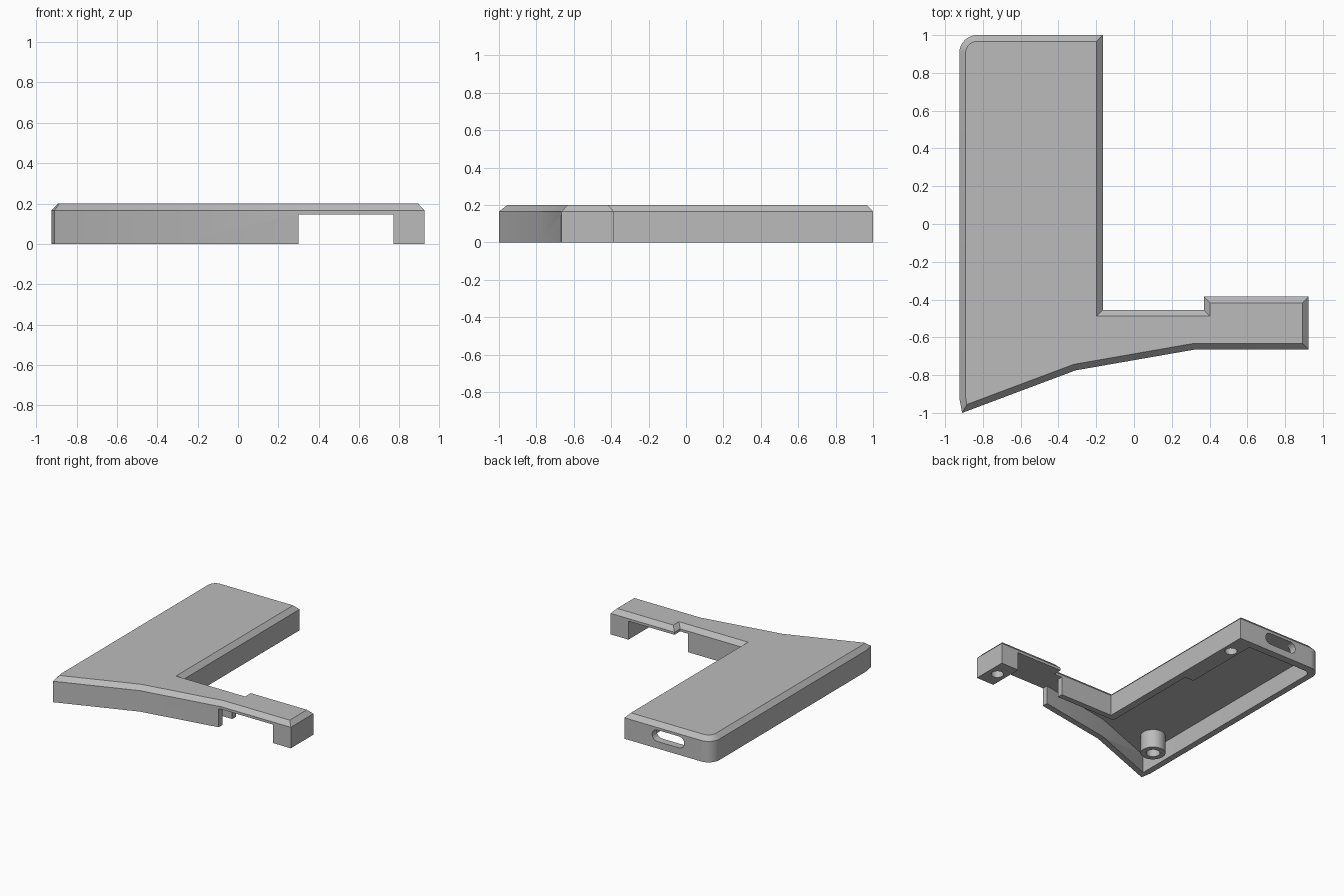
import bpy, bmesh, math
from mathutils import Vector

if "Cube" in bpy.data.objects:
    bpy.data.objects.remove(bpy.data.objects["Cube"])

TOP, SHOULDER, CEILING, CHAMFER = 0.2, 0.165, 0.145, 0.033

grey = bpy.data.materials.new("plain grey")
grey.use_nodes = True
grey.diffuse_color = (0.5, 0.5, 0.5, 1)
grey.node_tree.nodes["Principled BSDF"].inputs["Base Color"].default_value = grey.diffuse_color


def arc(cx, cy, r, start, end, n=12):
    angles = [math.radians(start + (end - start) * i / n) for i in range(n + 1)]
    return [(cx + r * math.cos(a), cy + r * math.sin(a)) for a in angles]


def inset(points, d):
    """Mitred inward offset of a counter-clockwise outline."""
    pts, out = [Vector(p) for p in points], []
    for i, p in enumerate(pts):
        e1 = (p - pts[i - 1]).normalized()
        e2 = (pts[(i + 1) % len(pts)] - p).normalized()
        n1, n2 = Vector((-e1.y, e1.x)), Vector((-e2.y, e2.x))
        out.append(p + (n1 + n2) * d / (1 + n1.dot(n2)))
    return out


def loft(name, layers):
    """Closed solid through outlines of equal length, given as (outline, z)."""
    bm = bmesh.new()
    rings = [[bm.verts.new((x, y, z)) for x, y in pts] for pts, z in layers]
    n = len(rings[0])
    bm.faces.new(rings[0][::-1])
    bm.faces.new(rings[-1])
    for a, b in zip(rings, rings[1:]):
        for i in range(n):
            j = (i + 1) % n
            bm.faces.new((a[i], a[j], b[j], b[i]))
    bmesh.ops.recalc_face_normals(bm, faces=bm.faces)
    mesh = bpy.data.meshes.new(name)
    bm.to_mesh(mesh)
    bm.free()
    mesh.materials.append(grey)
    obj = bpy.data.objects.new(name, mesh)
    bpy.context.collection.objects.link(obj)
    return obj


def prism(name, pts, z0, z1):
    return loft(name, [(pts, z0), (pts, z1)])


def rod(name, x, y, r, z0, z1):
    return prism(name, arc(x, y, r, 0, 345, 23), z0, z1)


def cut(target, cutter):
    cutter.hide_render = True
    mod = target.modifiers.new("cut", "BOOLEAN")
    mod.operation, mod.solver, mod.object = "DIFFERENCE", "EXACT", cutter
    bpy.context.view_layer.objects.active = target
    bpy.ops.object.modifier_apply(modifier=mod.name)
    bpy.data.objects.remove(cutter)


def smooth(obj):
    bpy.ops.object.select_all(action="DESELECT")
    obj.select_set(True)
    bpy.context.view_layer.objects.active = obj
    bpy.ops.object.shade_smooth_by_angle(angle=math.radians(20))


# Case outline with a chamfered top edge
outline = [(-0.91, -1), (-0.31, -0.775), (0.32, -0.665), (0.925, -0.665),
           (0.925, -0.385), (0.37, -0.385), (0.37, -0.455), (-0.165, -0.455),
           (-0.165, 1)] + arc(-0.83, 0.905, 0.095, 90, 180) + [(-0.925, -0.92)]
case = loft("case_shell", [(outline, 0), (outline, SHOULDER), (inset(outline, CHAMFER), TOP)])

# Hollow underside, with a thicker wall beside the rear screw hole
cavity = [(-0.875, -0.94), (-0.32, -0.73), (0.31, -0.62), (0.4, -0.62), (0.4, -0.5),
          (-0.225, -0.5), (-0.225, 0.31), (-0.3, 0.31), (-0.3, 0.94)]
cavity += arc(-0.825, 0.89, 0.05, 90, 180, 6)
cut(case, prism("cavity_cutter", cavity, -0.1, CEILING))

# Open gap under the arm
gap = [(0.3, -1.2), (0.77, -1.2), (0.77, 0), (0.3, 0)]
cut(case, prism("gap_cutter", gap, -0.1, CEILING))

# Rounded slot in the back wall
r = 0.045
slot = arc(-0.45, 0.1, r, -90, 90, 8) + arc(-0.64, 0.1, r, 90, 270, 8)
port = prism("port_cutter", slot, 0, 0.3)
for v in port.data.vertices:
    x, y, z = v.co
    v.co = (x, 0.85 + z, y)
port.data.flip_normals()
cut(case, port)

# Screw holes in the rear wall and the arm tip
for x, y in ((-0.235, 0.81), (0.845, -0.53)):
    cut(case, rod("hole_cutter", x, y, 0.045, -0.1, 0.12))
smooth(case)

# Hollow screw post in the front corner
post = rod("screw_post", -0.75, -0.68, 0.09, 0, CEILING + 0.01)
cut(post, rod("post_cutter", -0.75, -0.68, 0.05, -0.1, 0.12))
smooth(post)
